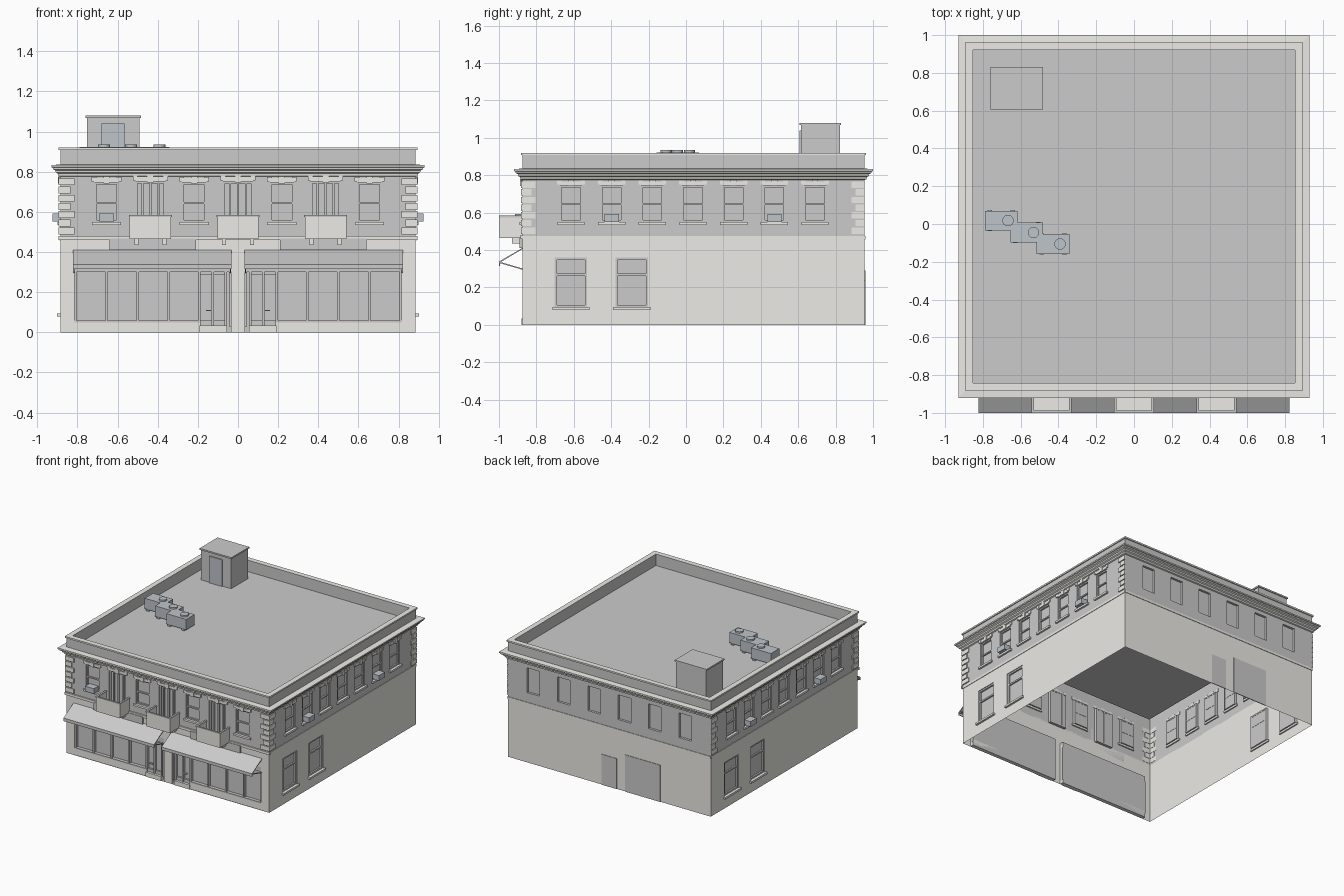
import bpy, bmesh
from math import radians
from mathutils import Matrix, Vector

if "Cube" in bpy.data.objects:
    bpy.data.objects.remove(bpy.data.objects["Cube"])

HX, HY = 0.885, 0.915                       # half size of the wall box
BASE = Matrix.Translation((0, 0.04, 0))
def side(deg): return BASE @ Matrix.Rotation(radians(deg), 4, 'Z')
FRONT, RIGHT, BACK, LEFT = side(0), side(90), side(180), side(-90)

CREAM, BLUE = (0.84, 0.83, 0.79, 1), (0.52, 0.56, 0.6, 1)
COLOURS = {CREAM: ["ground_floor_walls", "cornice", "parapet_cap", "quoins", "sills", "lintels",
                   "belt_course", "balconies", "stall_risers"],
           BLUE: ["window_air_units", "roof_air_units", "roof_fans", "stair_hut_door"]}
parts = {}

def part(name):
    if name not in parts:
        parts[name] = bmesh.new()
    return parts[name]

def prism(name, pts, x0, x1, M):
    """Extrude a (y, z) outline from x0 to x1."""
    bm = part(name)
    a = [bm.verts.new(M @ Vector((x0, y, z))) for y, z in pts]
    b = [bm.verts.new(M @ Vector((x1, y, z))) for y, z in pts]
    n = len(pts)
    faces = [bm.faces.new(a), bm.faces.new(b[::-1])]
    faces += [bm.faces.new((a[i], b[i], b[(i + 1) % n], a[(i + 1) % n])) for i in range(n)]
    bmesh.ops.recalc_face_normals(bm, faces=faces)

def box(name, x0, x1, y0, y1, z0, z1, M=BASE):
    prism(name, [(y0, z0), (y1, z0), (y1, z1), (y0, z1)], x0, x1, M)

def quad(name, pts, M):
    bm = part(name)
    bm.faces.new([bm.verts.new(M @ Vector(p)) for p in pts])

def wall(name, half, y, z0, z1, holes, M, depth=0.018, pane="window_glass"):
    """Thin wall sheet with recessed rectangular openings (x0, x1, z0, z1)."""
    xs = sorted({-half, half} | {v for h in holes for v in h[:2]})
    zs = sorted({z0, z1} | {v for h in holes for v in h[2:]})
    for a, b in zip(xs, xs[1:]):
        for c, d in zip(zs, zs[1:]):
            mx, mz = (a + b) / 2, (c + d) / 2
            if not any(h[0] < mx < h[1] and h[2] < mz < h[3] for h in holes):
                quad(name, [(a, y, c), (b, y, c), (b, y, d), (a, y, d)], M)
    for a, b, c, d in holes:
        e = y + depth
        quad(pane, [(a, e, c), (b, e, c), (b, e, d), (a, e, d)], M)
        ring = [(a, c), (a, d), (b, d), (b, c)]
        for (p, q), (r, s) in zip(ring, ring[1:] + ring[:1]):
            quad(name, [(p, y, q), (r, y, s), (r, e, s), (p, e, q)], M)

def loft(name, profile, cap=False):
    """Run an (offset, z) profile around the building."""
    bm, rings = part(name), []
    for o, z in profile:
        x, y = HX + o, HY + o
        rings.append([bm.verts.new(BASE @ Vector(p)) for p in
                      ((-x, -y, z), (x, -y, z), (x, y, z), (-x, y, z))])
    for r, s in zip(rings, rings[1:]):
        for i in range(4):
            bm.faces.new((r[i], r[(i + 1) % 4], s[(i + 1) % 4], s[i]))
    if cap:
        bm.faces.new(rings[-1])

def frame(x0, x1, y, z0, z1, M, bars_x=(), bars_z=(), t=0.01):
    """Sash frame around an opening with extra glazing bars."""
    n, a, b = "window_frames", y + 0.006, y + 0.02
    for x in (x0, x1 - t): box(n, x, x + t, a, b, z0, z1, M)
    for z in (z0, z1 - t): box(n, x0 + t, x1 - t, a, b, z, z + t, M)
    for x in bars_x: box(n, x - t / 2, x + t / 2, a, b, z0 + t, z1 - t, M)
    for z in bars_z: box(n, x0 + t, x1 - t, a + .001, b, z - t / 2, z + t / 2, M)

def lintel(x, y, z, hw, M):
    box("lintels", x - hw, x + hw, y - .006, y + .004, z, z + .022, M)
    for s in (-1, 1):
        box("lintels", x + s * hw - .012, x + s * hw + .012, y - .008, y + .004, z + .005, z + .027, M)
    box("lintels", x - .016, x + .016, y - .012, y + .004, z - .004, z + .03, M)

def sash(x, y, M, air=False):
    frame(x - .06, x + .06, y, .55, .745, M, bars_z=(.645,))
    box("sills", x - .073, x + .073, y - .014, y + .01, .535, .55, M)
    lintel(x, y, .746, .062, M)
    if air:
        box("window_air_units", x - .038, x + .038, y - .04, y + .015, .551, .592, M)

# upper front wall: sashes alternating with balcony doors
BAYS = [i * .2183 for i in range(-3, 4)]
holes = [(x - .075, x + .075, .475, .75) if i % 2 else (x - .06, x + .06, .55, .745)
         for i, x in enumerate(BAYS)]
wall("upper_walls", HX, -HY, .47, .78, holes, FRONT)
for i, x in enumerate(BAYS):
    if i % 2 == 0:
        sash(x, -HY, FRONT, i == 0)
        continue
    frame(x - .075, x + .075, -HY, .475, .75, FRONT, (x - .04, x, x + .04))
    lintel(x, -HY, .751, .075, FRONT)
    # balcony: slab, three panels, dark rail
    y0, y1 = -1.036, -HY
    box("balconies", x - .103, x + .103, y0, y1, .465, .478, FRONT)
    box("balconies", x - .103, x + .103, y0, y0 + .006, .478, .575, FRONT)
    box("balcony_rails", x - .107, x + .107, y0 - .004, y0 + .009, .575, .584, FRONT)
    for s in (-1, 1):
        cx = x + s * .1
        box("balconies", cx - .003, cx + .003, y0 + .006, y1, .478, .575, FRONT)
        box("balcony_rails", cx - .007, cx + .007, y0 + .009, y1, .575, .584, FRONT)
        box("balconies", x + s * .07 - .01, x + s * .07 + .01, -.97, y1, .435, .465, FRONT)

# ground front wall with two shopfronts
SHOPS = [(-.815, -.035, 0, .34), (.035, .815, 0, .34)]
wall("ground_floor_walls", HX, -HY, 0, .47, SHOPS, FRONT, .03, "shop_glass")
for s in (-1, 1):
    def sx(a, b): return sorted((s * a, s * b))
    y = -HY + .008
    box("stall_risers", *sx(.19, .815), y - .004, y + .022, 0, .05, FRONT)
    box("shop_frames", *sx(.035, .815), y - .002, y + .022, .30, .34, FRONT)
    box("shop_frames", *sx(.19, .815), y - .004, y + .022, .05, .06, FRONT)
    for x in (.81, .655, .5, .345, .192, .125, .06, .04):
        box("shop_frames", *sx(x - .006, x + .006), y, y + .022, .03, .30, FRONT)
    for x in (.092, .158):
        box("shop_doors", *sx(x - .03, x + .03), y + .008, y + .022, .03, .06, FRONT)
        box("shop_doors", *sx(x - .03, x + .03), y + .008, y + .022, .285, .30, FRONT)
    box("door_handles", *sx(.132, .16), y - .006, y + .01, .105, .111, FRONT)
    box("stall_risers", *sx(.055, .192), y - .012, y + .022, 0, .035, FRONT)
    # sign board and awning
    box("sign_boards", *sx(.21, .64), -HY - .014, -HY, .41, .468, FRONT)
    prism("awnings", [(-HY, .405), (-HY, .411), (-1.04, .339), (-1.04, .315), (-1.035, .315), (-1.035, .333)],
          *sx(.033, .822), FRONT)
    for x in (.035, .814):
        prism("awning_struts", [(-HY, .295), (-HY, .302), (-1.035, .337), (-1.035, .33)],
              *sx(x, x + .006), FRONT)
box("belt_course", -HX - .01, HX + .01, -HY - .01, -HY, .46, .48, FRONT)

# side walls
SIDE = [-.0025 + i * .2175 for i in range(-3, 4)]
LOW = (-.655, -.33)
for M in (RIGHT, LEFT):
    wall("upper_walls", HY, -HX, .47, .78, [(x - .06, x + .06, .55, .745) for x in SIDE], M)
    wall("ground_floor_walls", HY, -HX, 0, .47, [(x - .087, x + .087, .095, .36) for x in LOW], M)
    box("belt_course", -HY, HY, -HX - .004, -HX, .457, .475, M)
    for i, x in enumerate(SIDE):
        sash(x, -HX, M, i in (1, 5))
    for x in LOW:
        frame(x - .087, x + .087, -HX, .095, .36, M, bars_z=(.268,), t=.012)
        box("sills", x - .1, x + .1, -HX - .016, -HX + .01, .08, .095, M)

# back wall with plain windows, door and loading door
wall("upper_walls", HX, HY * -1, .47, .78,
     [(x - .055, x + .055, .55, .745) for x in (i * .265 - .6625 for i in range(6))], BACK)
wall("ground_floor_walls", HX, -HY, 0, .47, [], BACK)
box("belt_course", -HX, HX, -HY - .004, -HY, .457, .475, BACK)
box("back_door", -.065, .065, -HY - .004, -HY + .002, 0, .24, BACK)
box("loading_door", .14, .445, -HY - .004, -HY + .002, 0, .29, BACK)

# corner stones
for k in range(7):
    z, w = .487 + k * .041, (.07 if k % 2 == 0 else .05)
    for s in (-1, 1):
        X = sorted((s * (HX - w), s * (HX + .008)))
        box("quoins", *X, -HY - .008, -HY + .002, z, z + .034, FRONT)
        X = sorted((s * (HX - .002), s * (HX + .008)))
        box("quoins", *X, -HY + .002, -HY + w, z, z + .034, FRONT)
        box("quoins", *X, HY - w, HY, z, z + .034, FRONT)

# cornice, parapet and roof
loft("cornice", [(0, .775), (.01, .779), (.012, .79), (.022, .796), (.024, .806),
                 (.036, .812), (.038, .82), (.045, .823), (.045, .833), (0, .836)])
loft("parapet", [(0, .78), (0, .908)])
loft("parapet_cap", [(0, .908), (.008, .908), (.008, .92), (-.033, .92)])
loft("roof", [(-.033, .92), (-.033, .83)], cap=True)

# stair hut (world coordinates)
I = Matrix.Identity(4)
box("stair_hut", -.752, -.49, .615, .823, .83, 1.068, I)
box("stair_hut_cap", -.76, -.483, .607, .83, 1.068, 1.08, I)
box("stair_hut_door", -.68, -.565, .607, .616, .83, 1.04, I)

# rooftop air units with round fans
for x, y in ((-.703, .018), (-.568, -.045), (-.428, -.106)):
    box("roof_air_units", x - .087, x + .087, y - .052, y + .052, .84, .923, I)
    for s in (-1, 1):
        box("roof_unit_feet", x + s * .06 - .012, x + s * .06 + .012, y - .056, y + .056, .83, .84, I)
    bmesh.ops.create_cone(part("roof_fans"), cap_ends=True, segments=20, radius1=.03, radius2=.03,
                          depth=.014, matrix=Matrix.Translation((x + .036, y, .928)))

# turn every part into an object
for name, bm in parts.items():
    bmesh.ops.remove_doubles(bm, verts=bm.verts, dist=1e-6) if name.endswith("walls") else None
    me = bpy.data.meshes.new(name)
    bm.to_mesh(me)
    bm.free()
    bpy.context.collection.objects.link(bpy.data.objects.new(name, me))
for i, (col, names) in enumerate(COLOURS.items()):
    mat = bpy.data.materials.new(("pale_stone", "blue_grey_metal")[i])
    mat.diffuse_color = col
    mat.use_nodes = True
    mat.node_tree.nodes["Principled BSDF"].inputs["Base Color"].default_value = mat.diffuse_color
    for n in names:
        bpy.data.objects[n].data.materials.append(mat)
